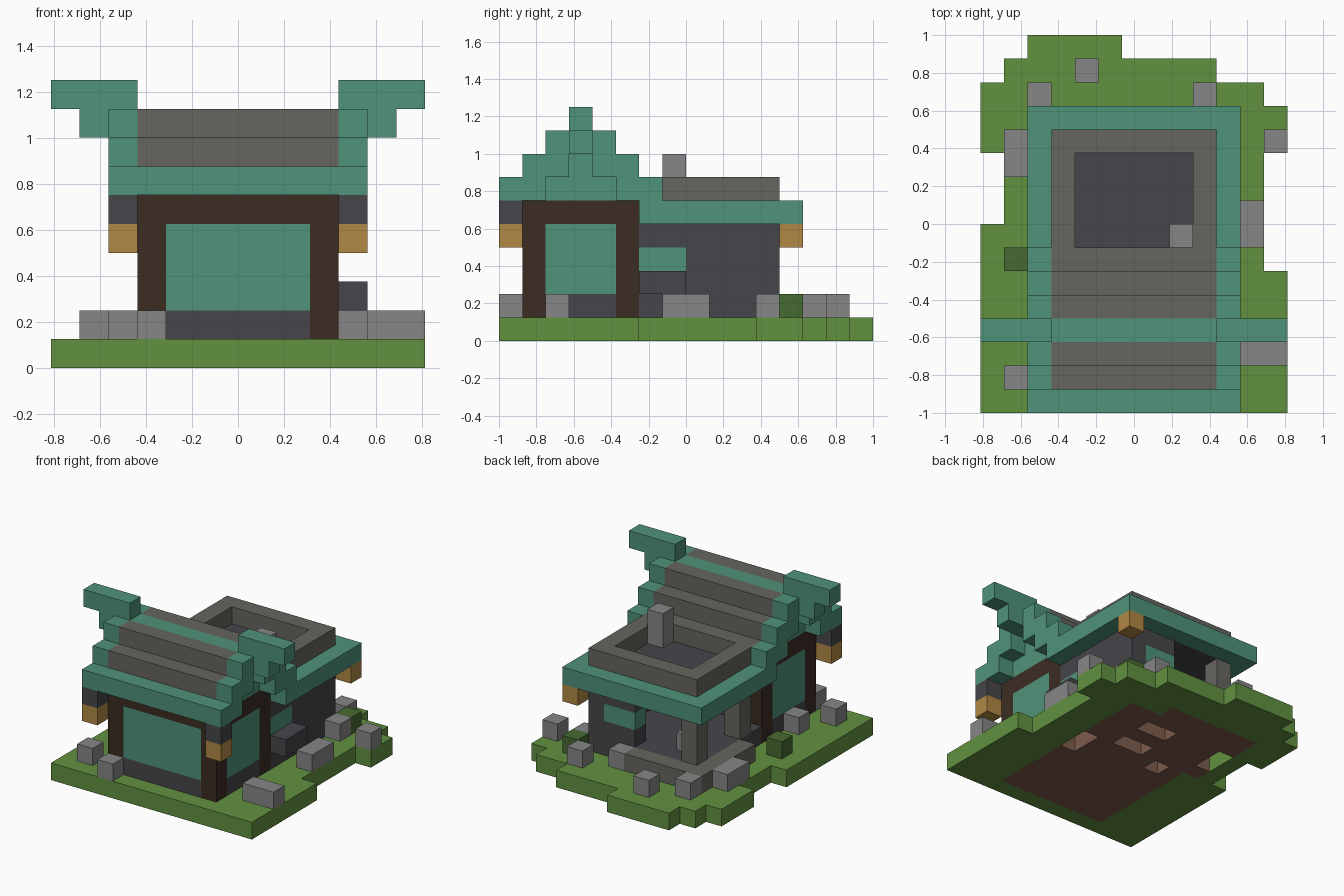
import bpy
import bmesh
from mathutils import Vector

U = 0.125                                  # size of one block
ORIGIN = Vector((-6.5, -8, 0))

cube = bpy.data.objects.get("Cube")
if cube:
    bpy.data.objects.remove(cube, do_unlink=True)


def material(name, rgb):
    linear = [((c / 255 + 0.055) / 1.055) ** 2.4 for c in rgb]
    m = bpy.data.materials.new(name)
    m.use_nodes = True
    m.diffuse_color = (*linear, 1)
    bsdf = m.node_tree.nodes["Principled BSDF"]
    bsdf.inputs["Base Color"].default_value = (*linear, 1)
    bsdf.inputs["Roughness"].default_value = 0.9
    return m


TEAL = material("teal", (79, 147, 122))
GRASS = material("grass green", (98, 145, 64))
BUSH = material("bush green", (70, 106, 50))
SLATE = material("dark slate", (70, 69, 74))
TILE = material("warm grey", (102, 101, 95))
ROCK = material("light grey", (134, 134, 134))
WOOD = material("dark wood", (60, 44, 35))
AMBER = material("amber", (176, 135, 67))
DIRT = material("dirt brown", (126, 92, 76))


def cells(boxes):
    """Set of block cells covered by (x0, x1, y0, y1, z0, z1) boxes."""
    return {(x, y, z) for a, b, c, d, e, f in boxes
            for x in range(a, b) for y in range(c, d) for z in range(e, f)}


def part(name, mat, boxes, cut=()):
    """One mesh made of the outer faces of the covered blocks."""
    solid = (boxes if isinstance(boxes, set) else cells(boxes)) - cells(cut)
    bm = bmesh.new()
    for cell in sorted(solid):
        for axis in range(3):
            for side in (0, 1):
                near = list(cell)
                near[axis] += 2 * side - 1
                if tuple(near) in solid:
                    continue
                u, v = (axis + 1) % 3, (axis + 2) % 3
                ring = []
                for du, dv in ((0, 0), (1, 0), (1, 1), (0, 1)):
                    p = Vector(cell)
                    p[axis] += side
                    p[u] += du
                    p[v] += dv
                    ring.append(bm.verts.new((p + ORIGIN) * U))
                bm.faces.new(ring if side else ring[::-1])
    bmesh.ops.remove_doubles(bm, verts=bm.verts, dist=0.001)
    bmesh.ops.dissolve_limit(bm, angle_limit=0.01, verts=bm.verts, edges=bm.edges)
    mesh = bpy.data.meshes.new(name)
    bm.to_mesh(mesh)
    bm.free()
    mesh.materials.append(mat)
    obj = bpy.data.objects.new(name, mesh)
    bpy.context.collection.objects.link(obj)
    return obj


def both(x0, x1, *rest):
    """A box and its mirror image across x = 0."""
    return [(x0, x1, *rest), (13 - x1, 13 - x0, *rest)]


# Ground: ragged grass around a dirt bed with pits underneath
bed = [(3, 10, 1, 12, 0, 1), (2, 8, 8, 13, 0, 1)]
pits = [(9, 10, 6, 8, 0, 1), (6, 8, 8, 9, 0, 1), (6, 8, 10, 11, 0, 1),
        (4, 5, 7, 8, 0, 1), (2, 3, 9, 11, 0, 1)]
lawn = [(0, 13, 0, 6), (0, 12, 6, 8), (1, 12, 8, 11), (0, 13, 11, 13),
        (0, 12, 13, 14), (1, 10, 14, 15), (2, 6, 15, 16)]
part("grass", GRASS, [(*r, 0, 1) for r in lawn], bed)
part("dirt_bed", DIRT, bed, pits)

# Front room: base, corner posts, lintel and windows
corners = [c for y in (1, 5) for c in both(3, 4, y, y + 1, 1, 5)]
part("room_base", SLATE, [(3, 10, 1, 6, 1, 2), (4, 9, 5, 6, 2, 5)], corners)
part("wood_frame", WOOD, corners + [(3, 10, 1, 6, 5, 6)])
part("front_window", TEAL, [(4, 9, 1, 2, 2, 5)])
part("side_windows", TEAL, both(3, 4, 2, 5, 2, 5))

# Rear porch: floor, walls, windows, kerb and posts
panes = [(9, 10, 6, 8, 3, 4), (7, 9, 11, 12, 3, 4)]
part("porch_floor", SLATE, [(3, 10, 6, 12, 1, 2)])
part("porch_walls", SLATE, [(9, 10, 6, 12, 1, 5), (7, 10, 11, 12, 1, 5)], panes)
part("porch_windows", TEAL, panes)
part("window_sill", SLATE, [(10, 11, 6, 8, 2, 3)])
part("porch_kerb", TILE, [(2, 3, 8, 13, 1, 2), (2, 7, 12, 13, 1, 2)])
part("porch_posts", TILE, [(3, 4, y, y + 1, 2, 5) for y in (7, 11)])
part("porch_stool", ROCK, [(4, 5, 10, 11, 2, 3)])

# Flat rear roof: rim, deck, parapet and chimney
part("roof_rim", TEAL, [(2, 11, 6, 13, 5, 6)], [(3, 10, 6, 12, 5, 6)])
part("roof_deck", SLATE, [(3, 10, 6, 12, 5, 6)])
part("roof_parapet", TILE, [(3, 10, 6, 12, 6, 7)], [(4, 9, 7, 11, 6, 7)])
part("chimney", ROCK, [(8, 9, 7, 8, 6, 8)])

# Stepped gable roof: core, tiles, end trims and ridge horns
part("gable_core", TEAL, [(3, 10, 0, 6, 6, 7), (3, 10, 3, 4, 7, 9)])
part("gable_tiles", TILE, [(3, 10, 1, 6, 7, 8), (3, 10, 2, 5, 8, 9)],
     [(3, 10, 3, 4, 7, 9)])
trim = []
for step in range(3):
    trim += both(2, 3, step, step + 2, 6 + step, 7 + step)
    trim += both(2, 3, 5 - step, 7 - step, 6 + step, 7 + step)
part("gable_trim", TEAL, trim)
part("ridge_horns", TEAL, both(1, 2, 3, 4, 8, 9) + both(0, 3, 3, 4, 9, 10))

# Lanterns under the eaves
part("lantern_hangers", SLATE, both(2, 3, 0, 1, 5, 6))
part("lanterns", AMBER, both(2, 3, 0, 1, 4, 5) + [(10, 11, 12, 13, 4, 5)])

# Loose rocks and bushes on the grass
rocks = [(1, 1), (3, 0), (2, 3), (11, 2), (12, 2), (11, 7), (11, 8), (10, 11),
         (12, 11), (9, 13), (7, 12), (4, 14), (2, 13), (1, 10), (1, 11)]
part("rocks", ROCK, {(x, y, 1) for x, y in rocks})
part("bushes", BUSH, {(1, 6, 1), (10, 12, 1)})
